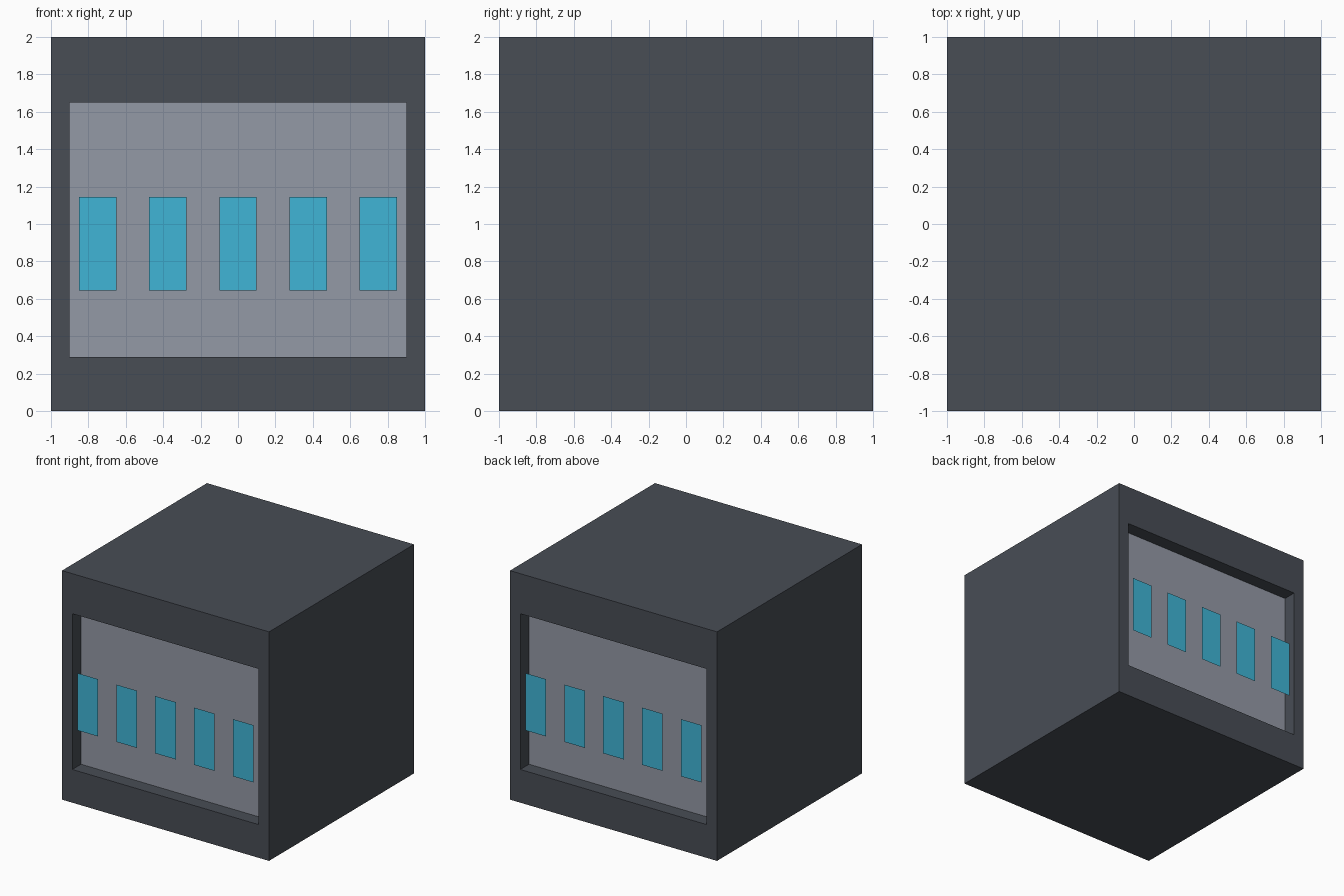
import bpy, bmesh
from mathutils import Vector, Matrix

start = bpy.data.objects.get("Cube")
if start:
    bpy.data.objects.remove(start, do_unlink=True)


def material(name, rgb):
    m = bpy.data.materials.new(name)
    m.use_nodes = True
    colour = (*rgb, 1)
    m.diffuse_color = colour
    bsdf = next(n for n in m.node_tree.nodes if n.type == "BSDF_PRINCIPLED")
    bsdf.inputs["Base Color"].default_value = colour
    return m


def finish(bm, name, *mats):
    mesh = bpy.data.meshes.new(name)
    bm.to_mesh(mesh)
    bm.free()
    for m in mats:
        mesh.materials.append(m)
    obj = bpy.data.objects.new(name, mesh)
    bpy.context.collection.objects.link(obj)
    return obj


dark_grey = material("dark grey", (0.065, 0.074, 0.091))
light_grey = material("light grey", (0.296, 0.319, 0.381))
cyan = material("cyan", (0.051, 0.462, 0.672))

HALF_WIDTH, BOTTOM, TOP, DEPTH = 0.9, 0.29, 1.65, 0.12

# Case: a cube with a recessed panel in the front and back
bm = bmesh.new()
bmesh.ops.create_cube(bm, size=2, matrix=Matrix.Translation((0, 0, 1)))
bm.normal_update()
for face in [f for f in bm.faces if abs(f.normal.y) > 0.9]:
    inward = Vector((0, -DEPTH if face.normal.y > 0 else DEPTH, 0))
    bmesh.ops.inset_region(bm, faces=[face], thickness=0.1)
    for v in face.verts:
        v.co.x = HALF_WIDTH if v.co.x > 0 else -HALF_WIDTH
        v.co.z = TOP if v.co.z > 1 else BOTTOM
    bmesh.ops.inset_region(bm, faces=[face], thickness=0)
    bmesh.ops.translate(bm, verts=face.verts[:], vec=inward)
    face.material_index = 1
finish(bm, "case", dark_grey, light_grey)

# Lights: flat plates in line with the outer face, five on each end
for side, y in (("front", -1), ("back", 1)):
    bm = bmesh.new()
    for i in range(-2, 3):
        x = i * 0.375
        corners = [(x - 0.1, 0.645), (x + 0.1, 0.645), (x + 0.1, 1.145), (x - 0.1, 1.145)]
        if y > 0:
            corners.reverse()
        bm.faces.new([bm.verts.new((px, y, pz)) for px, pz in corners])
    finish(bm, side + "_lights", cyan)
